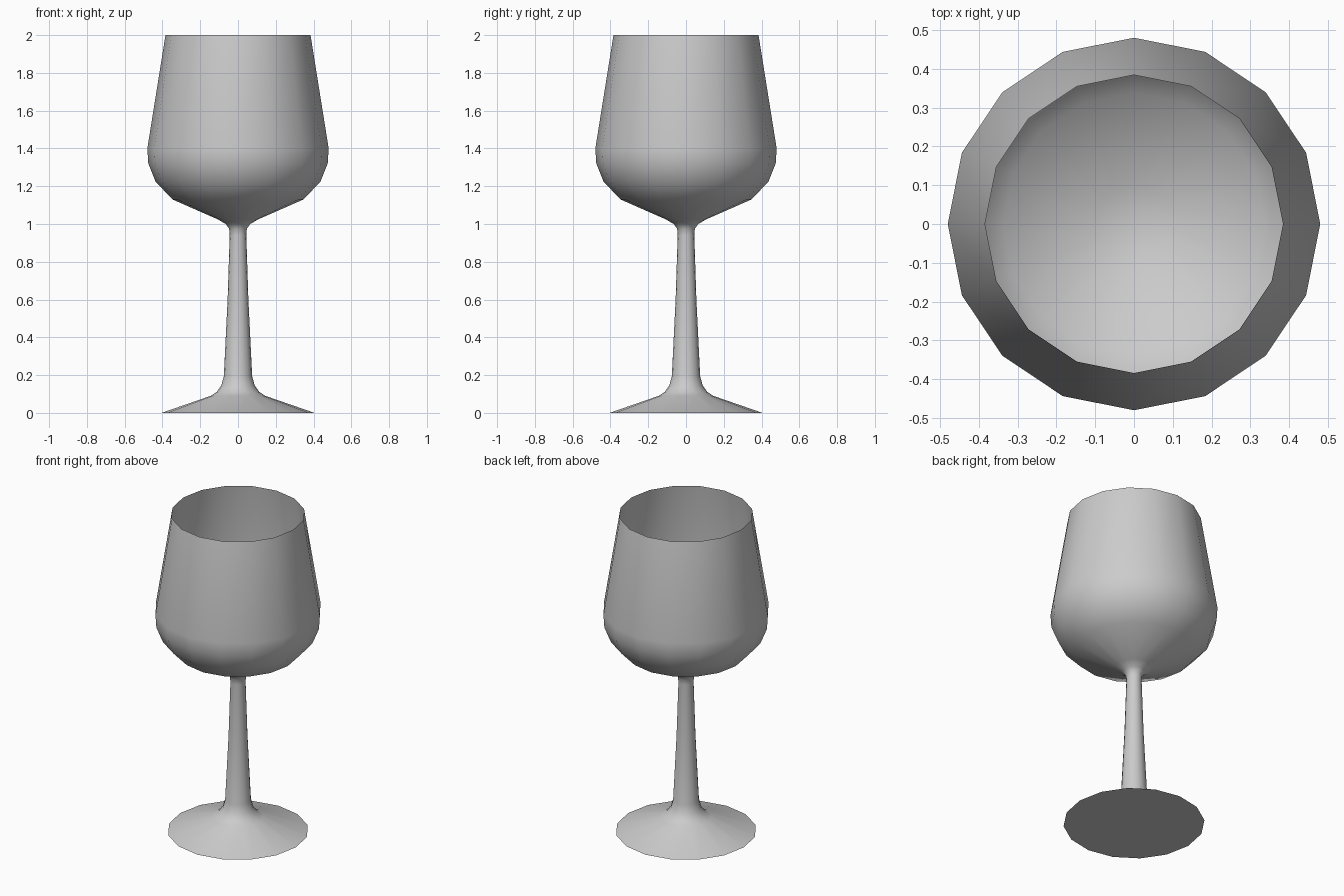
import bpy, bmesh
from math import cos, sin, pi, radians

if "Cube" in bpy.data.objects:
    bpy.data.objects.remove(bpy.data.objects["Cube"])

SIDES = 16

def lathe(name, profile):
    """Revolve (radius, z) points about z; radius 0 becomes a single pole vertex."""
    bm = bmesh.new()
    rings = []
    for r, z in profile:
        if r == 0:
            rings.append([bm.verts.new((0, 0, z))] * SIDES)
        else:
            rings.append([bm.verts.new((r * cos(2 * pi * i / SIDES),
                                        r * sin(2 * pi * i / SIDES), z))
                          for i in range(SIDES)])
    for a, b in zip(rings, rings[1:]):
        for i in range(SIDES):
            j = (i + 1) % SIDES
            bm.faces.new(dict.fromkeys((a[i], a[j], b[j], b[i])))
    bmesh.ops.recalc_face_normals(bm, faces=bm.faces)
    mesh = bpy.data.meshes.new(name)
    bm.to_mesh(mesh)
    bm.free()
    obj = bpy.data.objects.new(name, mesh)
    bpy.context.collection.objects.link(obj)
    bpy.context.view_layer.objects.active = obj
    obj.select_set(True)
    bpy.ops.object.shade_smooth_by_angle(angle=radians(60))
    return obj

# Foot and stem
foot_stem = [(0, 0), (0.405, 0), (0.145, 0.09), (0.112, 0.112),
             (0.088, 0.146), (0.075, 0.195), (0.055, 0.6), (0.044, 0.94)]
# Outside of the bowl up to the rim
bowl_outer = [(0.047, 0.975), (0.065, 1.0), (0.108, 1.025), (0.347, 1.13),
              (0.437, 1.225), (0.475, 1.32), (0.48, 1.40), (0.384, 2.0)]
# Inside of the bowl, from the sharp rim down to the closed bottom
bowl_inner = [(0.467, 1.40), (0.46, 1.325), (0.424, 1.235),
              (0.338, 1.145), (0.10, 1.047), (0, 1.035)]

lathe("wine_glass", foot_stem + bowl_outer + bowl_inner)
